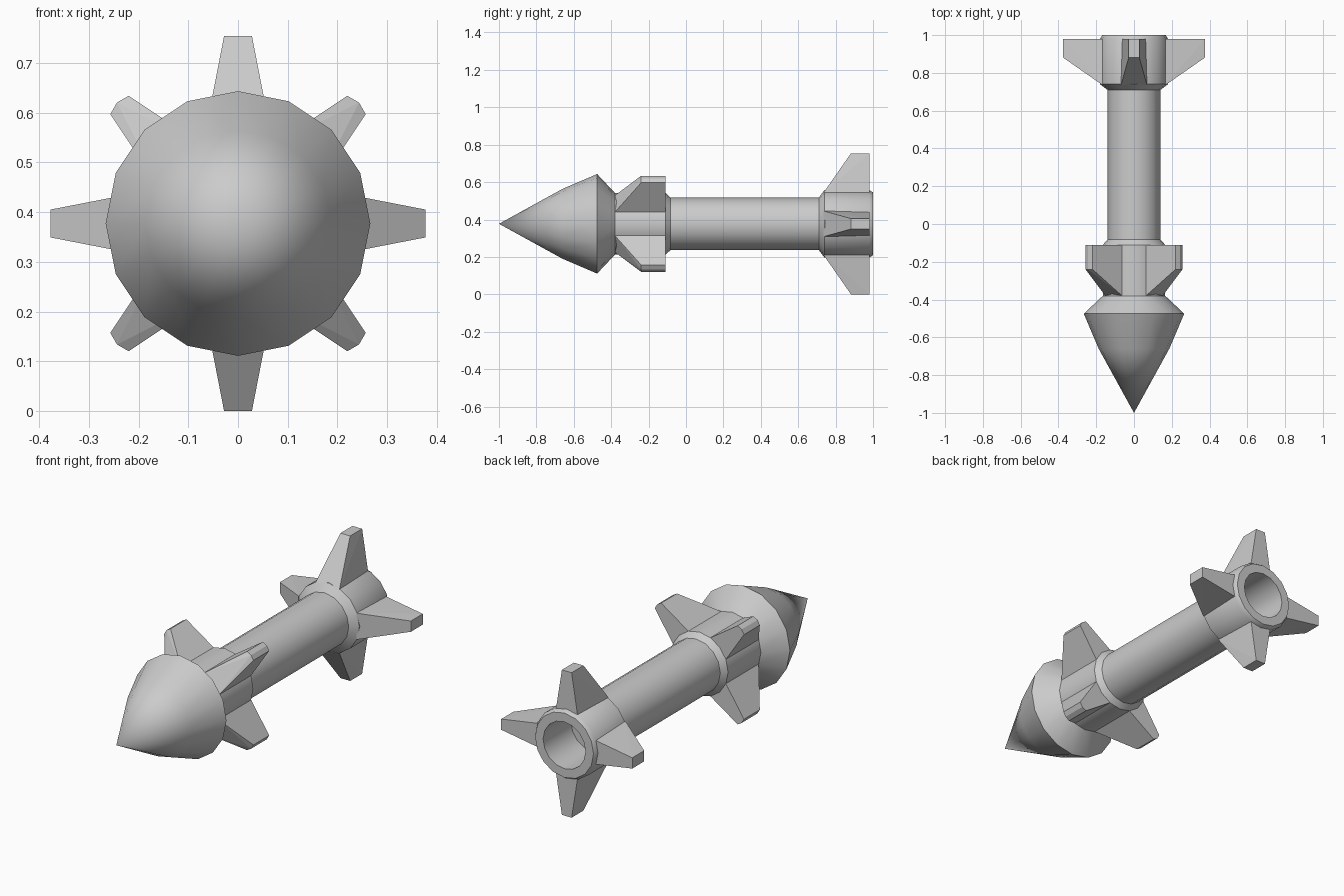
import bpy, bmesh
from math import cos, sin, pi, radians

if "Cube" in bpy.data.objects:
    bpy.data.objects.remove(bpy.data.objects["Cube"])

ZC = 0.377      # height of the long axis
SIDES = 16


def finish(name, bm, smooth):
    bmesh.ops.recalc_face_normals(bm, faces=bm.faces)
    me = bpy.data.meshes.new(name)
    bm.to_mesh(me)
    bm.free()
    ob = bpy.data.objects.new(name, me)
    bpy.context.collection.objects.link(ob)
    if smooth:
        bpy.ops.object.select_all(action='DESELECT')
        ob.select_set(True)
        bpy.context.view_layer.objects.active = ob
        bpy.ops.object.shade_smooth_by_angle(angle=radians(35))
    return ob


def lathe(name, profile):
    """Revolve (y, radius) points around the long axis; radius 0 closes an end."""
    bm = bmesh.new()
    rings = []
    for y, r in profile:
        n = SIDES if r else 1
        rings.append([bm.verts.new((r * cos(2 * pi * i / SIDES), y,
                                    ZC + r * sin(2 * pi * i / SIDES))) for i in range(n)])
    for a, b in zip(rings, rings[1:]):
        for i in range(SIDES):
            j = (i + 1) % SIDES
            quad = [a[i % len(a)], a[j % len(a)], b[j % len(b)], b[i % len(b)]]
            bm.faces.new(list(dict.fromkeys(quad)))
    return finish(name, bm, True)


def fins(name, sections, start):
    """Four fins; each section is (y, radius, half width) mirrored sideways."""
    for k in range(4):
        a = start + k * pi / 2
        bm = bmesh.new()
        for y, r, w in sections:
            for t in ((-w, w) if w else (0,)):
                bm.verts.new((r * cos(a) - t * sin(a), y, ZC + r * sin(a) + t * cos(a)))
        bmesh.ops.convex_hull(bm, input=bm.verts)
        bmesh.ops.dissolve_limit(bm, angle_limit=radians(2), verts=bm.verts, edges=bm.edges)
        finish(f"{name}_{k + 1}", bm, False)


# Nose, front collar, tube and hollow tail as one turned body
lathe("body", [
    (-1.0, 0), (-0.66, 0.187), (-0.475, 0.266),     # nose
    (-0.38, 0.165), (-0.11, 0.165), (-0.082, 0.14),  # front collar
    (0.71, 0.14), (0.74, 0.18), (0.98, 0.18),        # tube and tail collar
    (1.0, 0.168), (1.0, 0.122), (0.77, 0.122), (0.77, 0),  # rim and nozzle hole
])

# Diagonal front fins
fins("front_fin", [
    (-0.38, 0.152, 0.063), (-0.11, 0.152, 0.063),
    (-0.24, 0.337, 0.026), (-0.11, 0.337, 0.026),
    (-0.24, 0.344, 0), (-0.11, 0.344, 0),
], pi / 4)

# Upright and sideways tail fins
fins("tail_fin", [
    (0.735, 0.166, 0.069), (0.98, 0.166, 0.062),
    (0.882, 0.377, 0.028), (0.98, 0.377, 0.028),
], 0)
